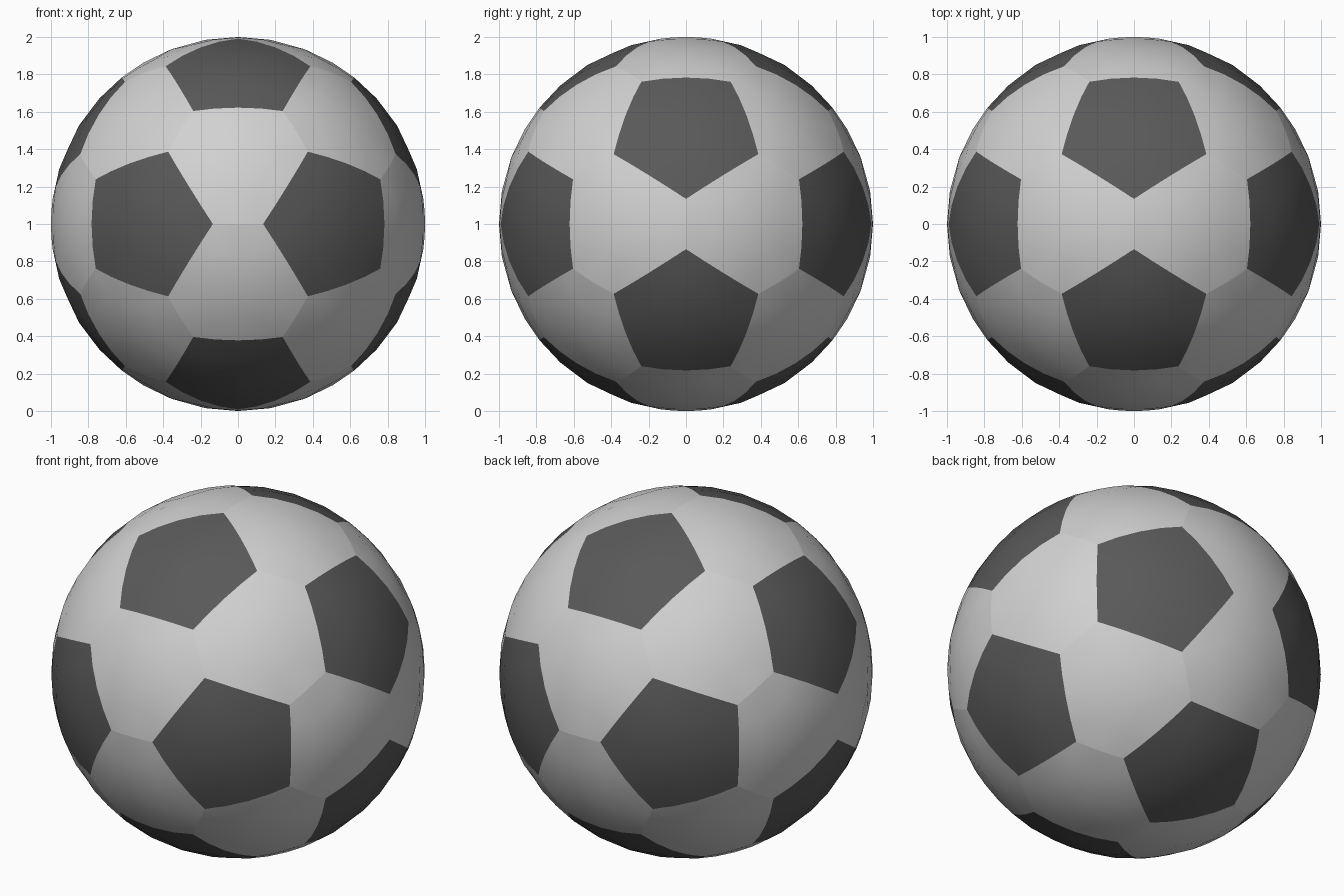
import bpy
import math
from mathutils import Vector

cube = bpy.data.objects.get("Cube")
if cube:
    bpy.data.objects.remove(cube)

CORNER_ANGLE = math.radians(24)   # pentagon centre to corner, along the sphere
PHI = (1 + math.sqrt(5)) / 2


def make_material(name, value):
    mat = bpy.data.materials.new(name)
    mat.use_nodes = True
    color = (value, value, value, 1)
    mat.diffuse_color = color
    mat.node_tree.nodes["Principled BSDF"].inputs["Base Color"].default_value = color
    return mat


# Icosahedron corners: each one is the centre of a dark panel
centres = []
for s in (-1, 1):
    for t in (-PHI, PHI):
        centres += [Vector(p).normalized() for p in ((s, t, 0), (0, s, t), (t, 0, s))]
EDGE_ANGLE = centres[0].angle(next(c for c in centres if 0.1 < centres[0].angle(c) < 1.2))


def are_neighbours(a, b):
    return abs(a.angle(b) - EDGE_ANGLE) < 0.01


def seam_corner(a, b):
    """Panel corner on the arc from a towards b."""
    return a.slerp(b, CORNER_ANGLE / EDGE_ANGLE)


def ring_sort(points):
    """Order points counter-clockwise around their outward direction."""
    axis = sum(points, Vector()).normalized()
    u = axis.orthogonal().normalized()
    v = axis.cross(u)
    return sorted(points, key=lambda p: math.atan2(p.dot(v), p.dot(u)))


def make_panels(name, outlines, mat):
    """Separate panels, divided into quads and rounded onto the ball."""
    verts, faces = [], []
    for outline in outlines:
        faces.append(range(len(verts), len(verts) + len(outline)))
        verts += ring_sort(outline)
    mesh = bpy.data.meshes.new(name)
    mesh.from_pydata(verts, [], [list(f) for f in faces])
    mesh.materials.append(mat)
    mesh.shade_smooth()
    obj = bpy.data.objects.new(name, mesh)
    obj.location.z = 1
    bpy.context.collection.objects.link(obj)
    sub = obj.modifiers.new("divide", 'SUBSURF')
    sub.subdivision_type = 'SIMPLE'
    sub.levels = sub.render_levels = 2
    cast = obj.modifiers.new("round", 'CAST')
    cast.cast_type = 'SPHERE'
    cast.factor = 1
    cast.use_radius_as_size = False
    cast.size = 1


# Dark five-sided panels around each centre
pentagons = [[seam_corner(a, b) for b in centres if are_neighbours(a, b)] for a in centres]

# Light six-sided panels between each three neighbouring centres
hexagons = []
for i, a in enumerate(centres):
    for j in range(i + 1, 12):
        for k in range(j + 1, 12):
            b, c = centres[j], centres[k]
            if are_neighbours(a, b) and are_neighbours(b, c) and are_neighbours(a, c):
                pairs = ((a, b), (b, a), (b, c), (c, b), (c, a), (a, c))
                hexagons.append([seam_corner(p, q) for p, q in pairs])

make_panels("pentagon_panels", pentagons, make_material("charcoal", 0.1))
make_panels("hexagon_panels", hexagons, make_material("light_grey", 0.64))
